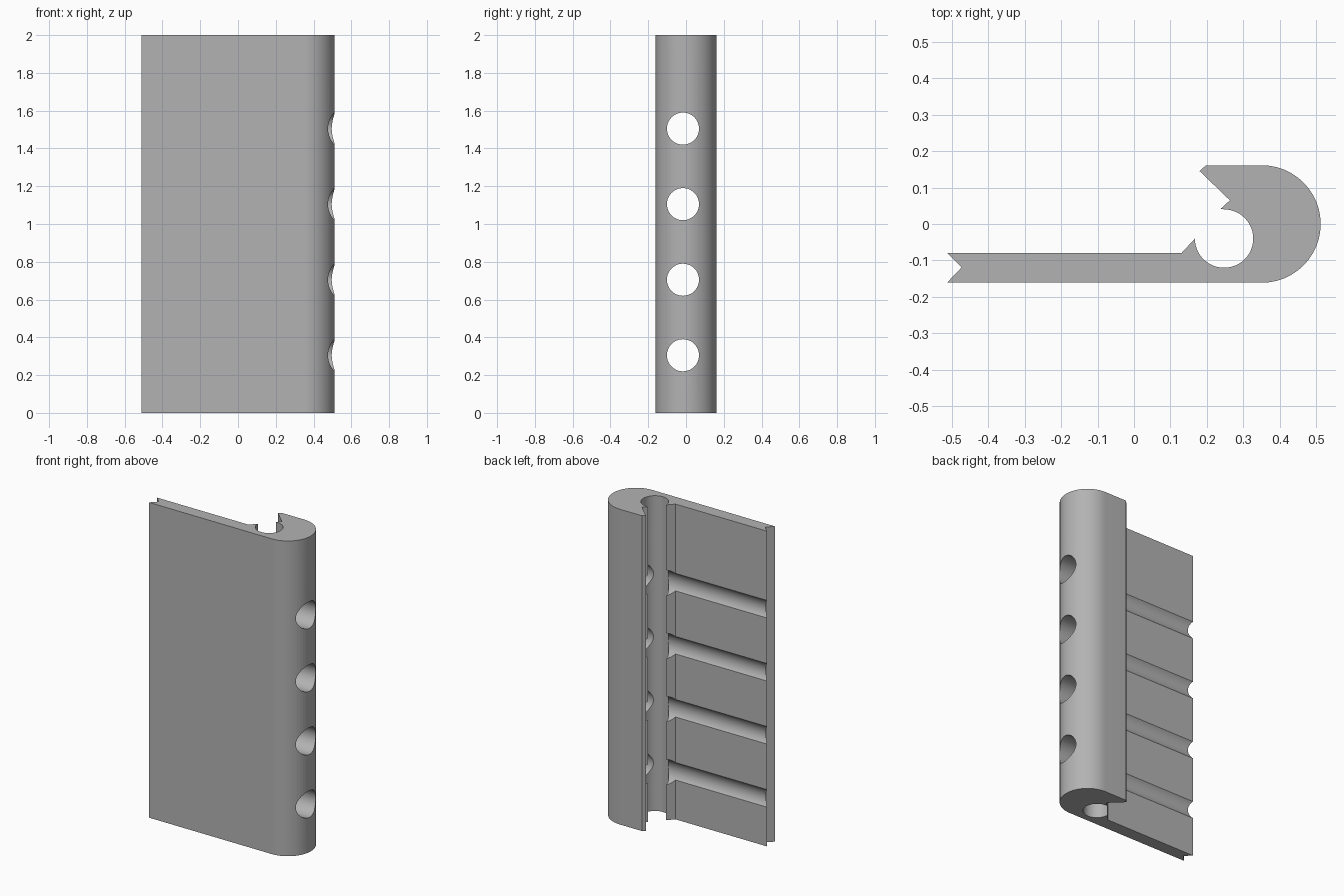
import bpy, bmesh
from math import cos, sin, radians

cube = bpy.data.objects.get("Cube")
if cube:
    bpy.data.objects.remove(cube)

HEIGHT = 2.0


def arc(cx, cy, r, start, end, steps):
    """Points along a circular arc, angles in degrees."""
    angles = [radians(start + (end - start) * i / steps) for i in range(steps + 1)]
    return [(cx + r * cos(a), cy + r * sin(a)) for a in angles]


# One flat grey for the whole part
grey = bpy.data.materials.new("plain grey")
grey.use_nodes = True
colour = (0.45, 0.45, 0.45, 1)
grey.diffuse_color = colour
grey.node_tree.nodes["Principled BSDF"].inputs["Base Color"].default_value = colour

# Hooked cross-section: flat leaf, rounded barrel, open jaw, round bore, notched end
profile = [(-0.512, -0.16)]
profile += arc(0.351, 0, 0.161, -90, 90, 24)
profile += [(0.197, 0.161), (0.18, 0.145), (0.263, 0.065), (0.238, 0.042)]
profile += arc(0.247, -0.04, 0.08, 90, -180, 36)
profile += [(0.13, -0.08), (-0.512, -0.08), (-0.473, -0.119)]

bm = bmesh.new()
base = bm.faces.new([bm.verts.new((x, y, 0)) for x, y in profile])
top = bmesh.ops.extrude_face_region(bm, geom=[base])["geom"]
bmesh.ops.translate(bm, vec=(0, 0, HEIGHT),
                    verts=[v for v in top if isinstance(v, bmesh.types.BMVert)])
bmesh.ops.recalc_face_normals(bm, faces=bm.faces)
mesh = bpy.data.meshes.new("hooked_leaf")
bm.to_mesh(mesh)
bm.free()
leaf = bpy.data.objects.new("hooked_leaf", mesh)
bpy.context.collection.objects.link(leaf)
mesh.materials.append(grey)

# Cross holes: drilled through the barrel, leaving shallow grooves on the leaf
for i in range(4):
    bpy.ops.mesh.primitive_cylinder_add(vertices=48, radius=0.085, depth=1.4,
                                        location=(0, -0.016, 0.305 + 0.4 * i),
                                        rotation=(0, radians(90), 0))
    drill = bpy.context.object
    drill.name = f"hole_cutter_{i + 1}"
    drill.data.materials.append(grey)
    drill.hide_render = True
    drill.hide_viewport = True
    cut = leaf.modifiers.new(f"hole_{i + 1}", "BOOLEAN")
    cut.operation = "DIFFERENCE"
    cut.solver = "EXACT"
    cut.object = drill

# Bake the cuts, then drop the cutters
bpy.context.view_layer.update()
cut_mesh = bpy.data.meshes.new_from_object(
    leaf.evaluated_get(bpy.context.evaluated_depsgraph_get()))
leaf.modifiers.clear()
leaf.data = cut_mesh
for ob in [o for o in bpy.data.objects if o.name.startswith("hole_cutter")]:
    bpy.data.objects.remove(ob)

# Smooth barrel and holes, crisp edges elsewhere
bpy.ops.object.select_all(action="DESELECT")
leaf.select_set(True)
bpy.context.view_layer.objects.active = leaf
bpy.ops.object.shade_smooth_by_angle(angle=radians(25))
